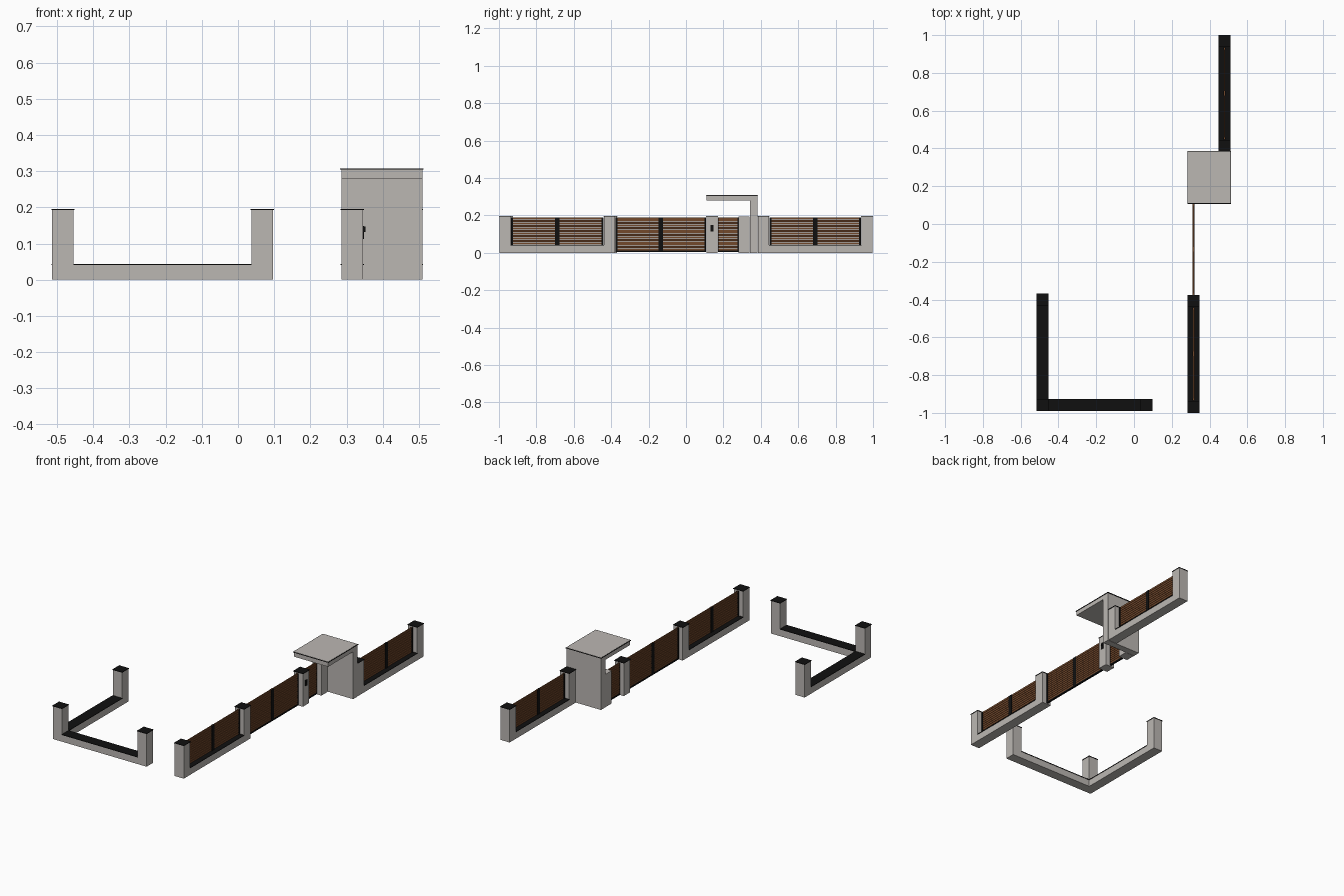
import bpy, bmesh

if "Cube" in bpy.data.objects:
    bpy.data.objects.remove(bpy.data.objects["Cube"])


def material(name, rgb):
    m = bpy.data.materials.new(name)
    m.diffuse_color = (*rgb, 1)
    m.use_nodes = True
    m.node_tree.nodes["Principled BSDF"].inputs["Base Color"].default_value = m.diffuse_color
    return m


GREY = material("concrete_grey", (0.50, 0.475, 0.45))
BLACK = material("trim_black", (0.005, 0.005, 0.005))
BROWN = material("wood_brown", (0.17, 0.065, 0.024))


def boxes(name, mat, *spans):
    """One object made of boxes given as (x0, x1, y0, y1, z0, z1)."""
    bm = bmesh.new()
    for x0, x1, y0, y1, z0, z1 in spans:
        vs = bmesh.ops.create_cube(bm, size=1)["verts"]
        for v in vs:
            v.co = (x1 if v.co.x > 0 else x0,
                    y1 if v.co.y > 0 else y0,
                    z1 if v.co.z > 0 else z0)
    me = bpy.data.meshes.new(name)
    bm.to_mesh(me)
    bm.free()
    me.materials.append(mat)
    ob = bpy.data.objects.new(name, me)
    bpy.context.collection.objects.link(ob)
    return ob


POST, HALF, LIP = 0.193, 0.0295, 0.0025   # post height, half width, cap overhang


def post(name, x, y, cap=True):
    h, c = HALF, HALF + LIP
    boxes(name, GREY, (x - h, x + h, y - h, y + h, 0, POST))
    if cap:
        boxes(name + "_cap", BLACK, (x - c, x + c, y - c, y + c, POST, POST + 0.003))


def low_wall(name, x0, x1, y0, y1, along_y=True):
    lx, ly = (LIP, 0) if along_y else (0, LIP)
    boxes(name, GREY, (x0, x1, y0, y1, 0, 0.040))
    boxes(name + "_coping", BLACK, (x0 - lx, x1 + lx, y0 - ly, y1 + ly, 0.040, 0.043))


def slat_panel(name, x, y0, y1, z0, z1, middle=True, bar=0.010):
    """Horizontal boards with dark end uprights, optional wide centre upright."""
    n = round((z1 - z0) / 0.0129)
    pitch = (z1 - z0) / n
    boxes(name + "_boards", BROWN,
          *[(x - 0.003, x + 0.003, y0, y1, z0 + i * pitch + 0.002, z0 + (i + 1) * pitch)
            for i in range(n)])
    t = 0.005
    bars = [(x - t, x + t, y0, y0 + bar, z0, z1), (x - t, x + t, y1 - bar, y1, z0, z1)]
    if middle:
        m = (y0 + y1) / 2
        bars.append((x - t, x + t, m - 0.012, m + 0.012, z0, z1))
    boxes(name + "_uprights", BLACK, *bars)


# Left corner: low L-shaped wall with three posts
lx, ly, ex, ey = -0.484, -0.958, 0.067, -0.399
for n, x, y in (("left_back_post", lx, ey), ("left_corner_post", lx, ly), ("left_end_post", ex, ly)):
    post(n, x, y)
low_wall("left_side_wall", lx - HALF, lx + HALF, ly + HALF, ey - HALF)
low_wall("left_front_wall", lx + HALF, ex - HALF, ly - HALF, ly + HALF, False)

# Two fence bays: front (x 0.316) and back (x 0.479)
for n, x, y0, y1 in (("front_fence", 0.316, -0.968, -0.408), ("back_fence", 0.479, 0.414, 0.968)):
    post(n + "_first_post", x, y0)
    post(n + "_last_post", x, y1)
    low_wall(n + "_wall", x - HALF, x + HALF, y0 + HALF, y1 - HALF)
    slat_panel(n, x, y0 + HALF + 0.004, y1 - HALF - 0.004, 0.043, 0.190)

# Wide gate and small pedestrian gate, each with a dark bottom rail
gx = 0.314
slat_panel("wide_gate", gx, -0.377, 0.108, 0.010, 0.190)
boxes("wide_gate_rail", BLACK, (gx - 0.005, gx + 0.005, -0.377, 0.108, 0.003, 0.011))
slat_panel("small_gate", gx, 0.171, 0.280, 0.010, 0.190, middle=False, bar=0.004)
boxes("small_gate_rail", BLACK, (gx - 0.005, gx + 0.005, 0.171, 0.280, 0.003, 0.011))

# Pillar between the gates with entry panel
post("gate_pillar", 0.316, 0.139)
boxes("entry_panel", BLACK,
      (0.345, 0.348, 0.131, 0.147, 0.113, 0.148),
      (0.345, 0.352, 0.133, 0.145, 0.132, 0.147))

# Entrance canopy: tall back wall, side post, roof slab with dark edge trim
post("canopy_side_post", 0.316, 0.311, cap=False)
boxes("canopy_wall", GREY, (0.286, 0.510, 0.342, 0.382, 0, 0.280))
boxes("canopy_roof", GREY, (0.286, 0.510, 0.110, 0.382, 0.279, 0.304))
boxes("canopy_trim", BLACK, (0.282, 0.513, 0.107, 0.386, 0.304, 0.307))
boxes("canopy_top", GREY, (0.285, 0.510, 0.110, 0.383, 0.306, 0.308))
